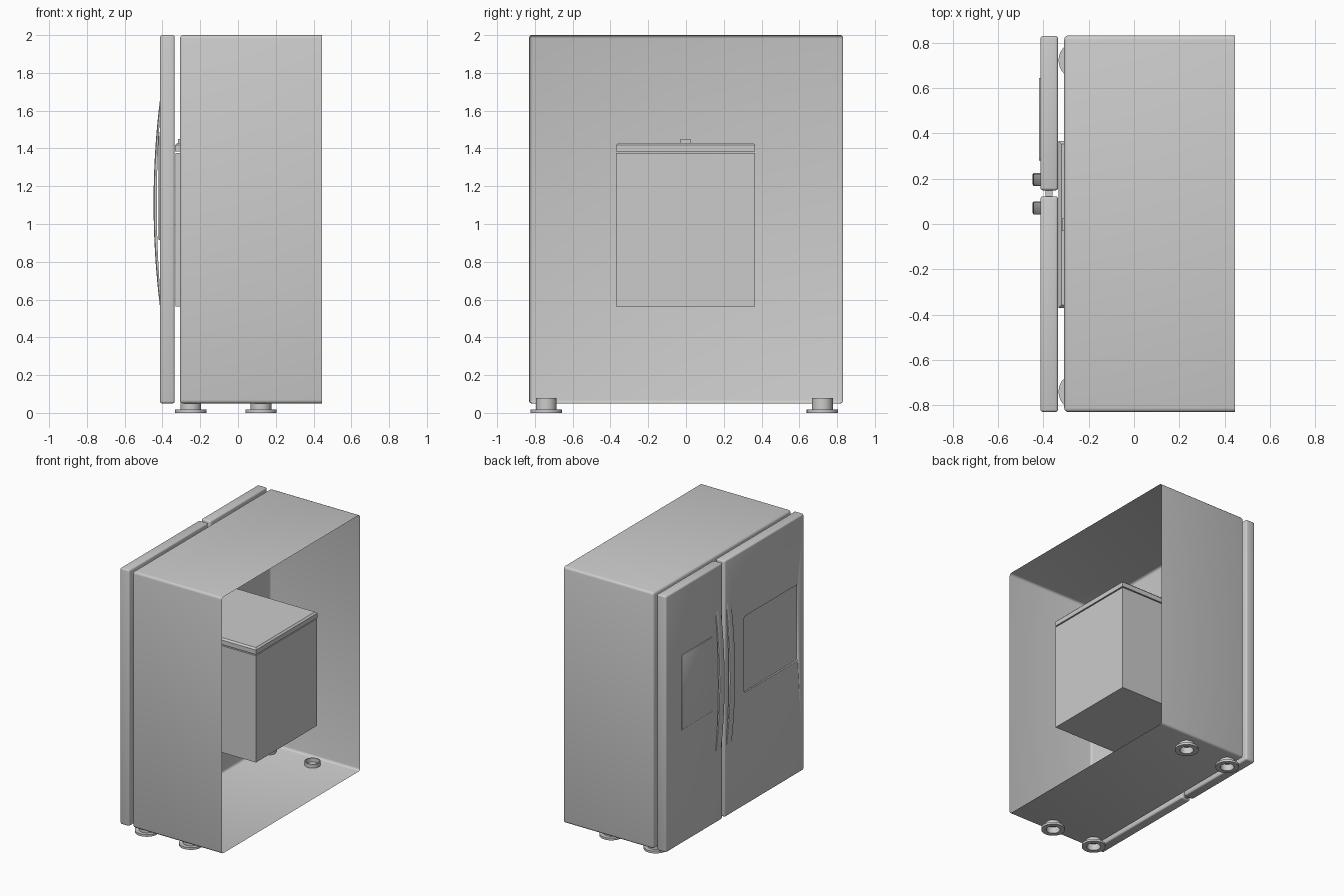
import bpy, bmesh, math

if "Cube" in bpy.data.objects:
    bpy.data.objects.remove(bpy.data.objects["Cube"])


def finish(name, bm, angle=35):
    bmesh.ops.recalc_face_normals(bm, faces=bm.faces)
    me = bpy.data.meshes.new(name)
    bm.to_mesh(me)
    bm.free()
    ob = bpy.data.objects.new(name, me)
    bpy.context.collection.objects.link(ob)
    bpy.ops.object.select_all(action='DESELECT')
    ob.select_set(True)
    bpy.context.view_layer.objects.active = ob
    bpy.ops.object.shade_smooth_by_angle(angle=math.radians(angle))
    return ob


def box_bm(x, y, z, bevel=0, keep=lambda e: True, seg=3):
    """Box from (min, max) ranges, with the chosen edges rounded."""
    bm = bmesh.new()
    bmesh.ops.create_cube(bm, size=1)
    for v in bm.verts:
        v.co = [r[0] + (c + 0.5) * (r[1] - r[0]) for c, r in zip(v.co, (x, y, z))]
    if bevel:
        bmesh.ops.bevel(bm, geom=[e for e in bm.edges if keep(e)], offset=bevel,
                        segments=seg, profile=0.5, affect='EDGES')
    return bm


def box(name, x, y, z, **kw):
    return finish(name, box_bm(x, y, z, **kw))


# Cabinet: rounded thin shell, open at +x
X0, X1 = -0.308, 0.445
bm = box_bm((X0, X1), (-0.83, 0.832), (0.05, 2.0), bevel=0.018,
            keep=lambda e: not all(v.co.x > 0.44 for v in e.verts))
bm.normal_update()
bmesh.ops.delete(bm, geom=[f for f in bm.faces if f.normal.x > 0.9], context='FACES')
finish("cabinet_shell", bm)

# Doors
box("narrow_door", (-0.413, -0.335), (0.148, 0.83), (0.05, 2.0), bevel=0.012)
wide = box("wide_door", (-0.413, -0.335), (-0.83, 0.122), (0.05, 2.0), bevel=0.012)
box("door_divider", (-0.39, -0.36), (0.122, 0.148), (0.06, 1.98))

# Recessed panel in the wide door
cutter = box("recess_cutter", (-0.45, -0.401), (-0.755, -0.11), (0.91, 1.49),
             bevel=0.012, seg=2,
             keep=lambda e: abs(e.verts[0].co.x - e.verts[1].co.x) > 0.01)
cutter.hide_render = True
mod = wide.modifiers.new("recess", 'BOOLEAN')
mod.operation = 'DIFFERENCE'
mod.solver = 'EXACT'
mod.object = cutter
bpy.context.view_layer.objects.active = wide
bpy.ops.object.modifier_apply(modifier=mod.name)
bpy.data.objects.remove(cutter)

# Raised panel on the narrow door
box("raised_panel", (-0.42, -0.405), (0.28, 0.645), (0.915, 1.485), bevel=0.005, seg=2)


# Bowed handles
def handle(name, y):
    bm = bmesh.new()
    n, rings = 24, []
    for i in range(n + 1):
        t = i / n
        bow = 1 - (2 * t - 1) ** 2
        xo, xi = -0.413 - 0.034 * bow, -0.405 - 0.025 * bow
        w = 0.029
        pts = [(xi, -w), (xo + 0.004, -w), (xo, -w * 0.8),
               (xo, w * 0.8), (xo + 0.004, w), (xi, w)]
        rings.append([bm.verts.new((px, y + py, 0.56 + 1.1 * t)) for px, py in pts])
    for a, b in zip(rings, rings[1:]):
        for j in range(6):
            k = (j + 1) % 6
            bm.faces.new((a[j], a[k], b[k], b[j]))
    bm.faces.new(rings[0])
    bm.faces.new(rings[-1])
    finish(name, bm)


handle("narrow_door_handle", 0.197)
handle("wide_door_handle", 0.071)

# Inner storage bin with lid and catch
box("inner_bin", (-0.33, 0.41), (-0.37, 0.365), (0.562, 1.375))
box("bin_lid", (-0.333, 0.412), (-0.37, 0.366), (1.383, 1.43), bevel=0.012, seg=1,
    keep=lambda e: all(v.co.z > 1.42 for v in e.verts))
box("lid_catch", (-0.318, -0.300), (-0.03, 0.025), (1.428, 1.45))


# Feet: hollow sleeves with a flange
def foot(name, x, y):
    bm = bmesh.new()
    profile = [(0.055, 0.08), (0.055, 0.017), (0.083, 0.017), (0.083, 0.0),
               (0.048, 0.0), (0.048, 0.08)]
    n, rings = 32, []
    for r, z in profile:
        rings.append([bm.verts.new((x + r * math.cos(2 * math.pi * i / n),
                                    y + r * math.sin(2 * math.pi * i / n), z))
                      for i in range(n)])
    for a, b in zip(rings, rings[1:] + rings[:1]):
        for i in range(n):
            k = (i + 1) % n
            bm.faces.new((a[i], a[k], b[k], b[i]))
    finish(name, bm)


for xn, x in (("front", -0.25), ("rear", 0.122)):
    for yn, y in (("right", -0.74), ("left", 0.722)):
        foot(f"{xn}_{yn}_foot", x, y)
